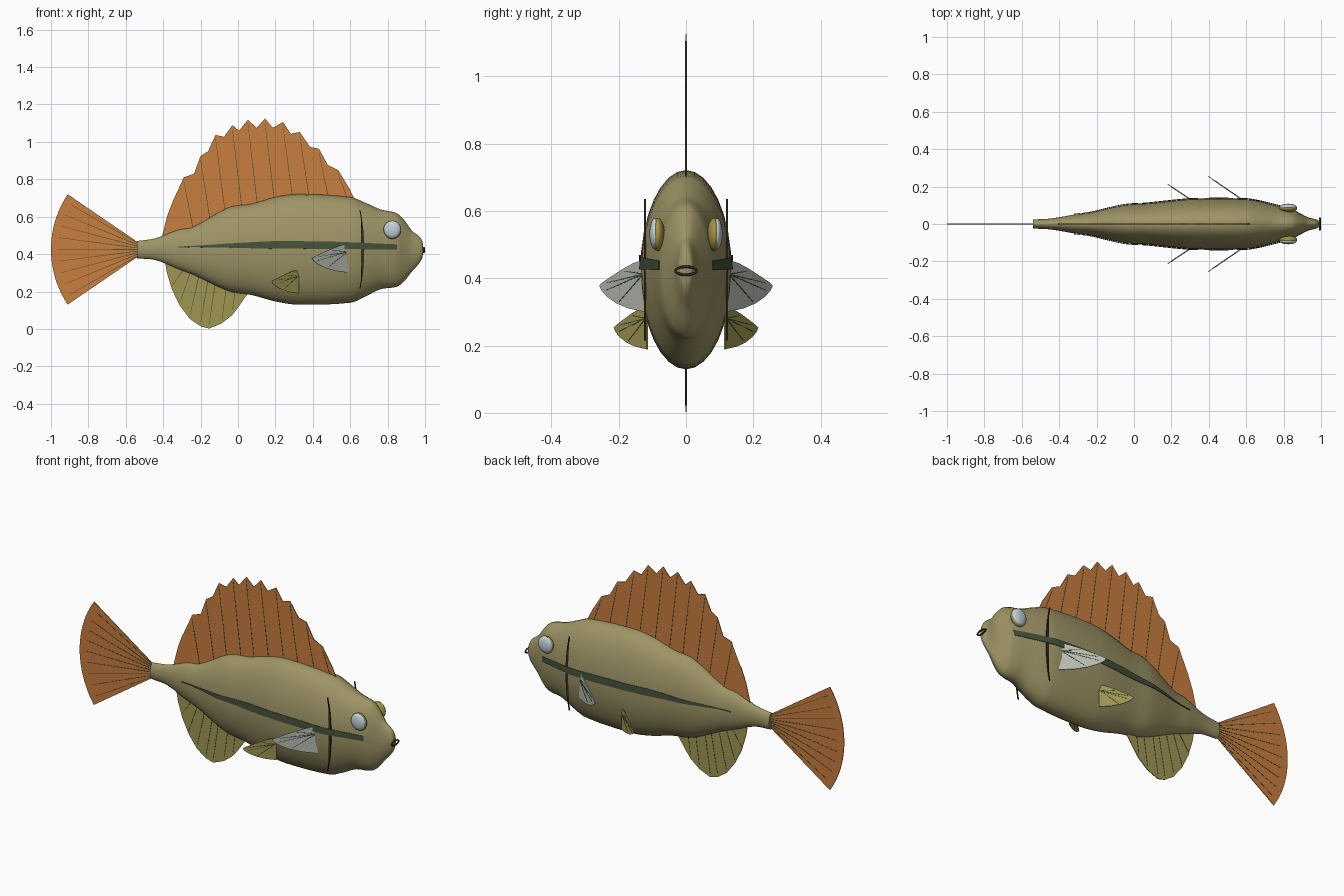
import bpy, bmesh, math
from mathutils import Vector

if "Cube" in bpy.data.objects:
    bpy.data.objects.remove(bpy.data.objects["Cube"])

# ---- colours
def mat(name, r, g, b):
    m = bpy.data.materials.new(name)
    lin = lambda c: ((c / 255 + 0.055) / 1.055) ** 2.4
    m.diffuse_color = (lin(r), lin(g), lin(b), 1)
    m.use_nodes = True
    m.node_tree.nodes["Principled BSDF"].inputs["Base Color"].default_value = m.diffuse_color
    return m

OLIVE = mat("olive_skin", 158, 148, 102)
ORANGE = mat("orange_fin", 200, 126, 62)
YELLOW = mat("yellow_olive_fin", 160, 150, 82)
PALE = mat("pale_fin", 184, 188, 178)
GREEN = mat("dark_green_stripe", 68, 82, 58)
DARK = mat("dark_line", 50, 44, 34)
WHITE = mat("eye_pale_blue", 196, 210, 220)
GOLD = mat("eye_gold", 165, 145, 62)

def finish(name, bm, material, smooth=None):
    bmesh.ops.recalc_face_normals(bm, faces=bm.faces)
    me = bpy.data.meshes.new(name)
    bm.to_mesh(me)
    bm.free()
    me.materials.append(material)
    ob = bpy.data.objects.new(name, me)
    bpy.context.collection.objects.link(ob)
    if smooth:
        bpy.context.view_layer.objects.active = ob
        ob.select_set(True)
        bpy.ops.object.shade_smooth_by_angle(angle=math.radians(smooth))
        ob.select_set(False)
    return ob

def plates(name, polys, place, t, material):
    """Flat outlines in (u, v), given thickness 2t and put in space by place()."""
    bm = bmesh.new()
    for p in polys:
        a = [bm.verts.new(place(u, v, -t)) for u, v in p]
        b = [bm.verts.new(place(u, v, t)) for u, v in p]
        bm.faces.new(a)
        bm.faces.new(b[::-1])
        for i in range(len(p)):
            j = (i + 1) % len(p)
            bm.faces.new((a[j], a[i], b[i], b[j]))
    bmesh.ops.triangulate(bm, faces=[f for f in bm.faces if len(f.verts) > 4])
    return finish(name, bm, material)

def ray(a, b, w=0.002):
    a, b = Vector(a), Vector(b)
    n = (b - a).normalized()
    n = Vector((-n.y, n.x)) * w
    return [a + n, b + n * 0.5, b - n * 0.5, a - n]

upright = lambda u, v, t: (u, t, v)

# ---- body: x, top z, bottom z, half width
ST = [(-.54, .47, .377, .024), (-.44, .485, .368, .03), (-.32, .53, .32, .05),
      (-.24, .545, .29, .06), (-.05, .65, .202, .102), (.07, .668, .182, .11),
      (.2, .705, .147, .124), (.32, .721, .13, .134), (.6, .705, .14, .133),
      (.68, .675, .172, .12), (.76, .64, .212, .1), (.85, .618, .226, .077),
      (.89, .58, .256, .056), (.93, .525, .307, .036), (.968, .496, .35, .026),
      (.985, .47, .38, .019), (.99, .445, .405, .01)]

def section(x):
    x = min(max(x, ST[0][0]), ST[-1][0])
    i = max(k for k in range(len(ST) - 1) if ST[k][0] <= x)
    h = ST[i + 1][0] - ST[i][0]
    t = (x - ST[i][0]) / h

    def slope(k, c):
        a, b = ST[max(k - 1, 0)], ST[min(k + 1, len(ST) - 1)]
        return (b[c] - a[c]) / (b[0] - a[0]) * h
    return [(2*t**3 - 3*t*t + 1) * ST[i][c] + (t**3 - 2*t*t + t) * slope(i, c)
            + (3*t*t - 2*t**3) * ST[i + 1][c] + (t**3 - t*t) * slope(i + 1, c) for c in (1, 2, 3)]

bm = bmesh.new()
N = 32
rings = []
for i in range(len(ST) - 1):
    steps = 4 if i < 12 else 3
    for k in range(steps + (i == len(ST) - 2)):
        x = ST[i][0] + (ST[i + 1][0] - ST[i][0]) * k / steps
        top, bot, w = section(x)
        rings.append([bm.verts.new((x, w * math.sin(a), (top + bot) / 2 + (top - bot) / 2 * math.cos(a)))
                      for a in (2 * math.pi * j / N for j in range(N))])
for r, s in zip(rings, rings[1:]):
    for j in range(N):
        bm.faces.new((r[j], r[(j + 1) % N], s[(j + 1) % N], s[j]))
bm.faces.new(rings[0])
bm.faces.new(rings[-1])
finish("body", bm, OLIVE, 50)

# ---- dorsal fin with spiny edge
edge = [(-.41, .48), (-.38, .6), (-.35, .68), (-.315, .717), (-.29, .81), (-.235, .83), (-.2, .925),
        (-.16, .95), (-.12, 1.037), (-.075, 1.027), (-.03, 1.09), (.005, 1.06), (.053, 1.118),
        (.1, 1.075), (.144, 1.125), (.187, 1.075), (.24, 1.107), (.283, 1.043), (.33, 1.053),
        (.385, .973), (.433, .963), (.48, .877), (.535, .85), (.594, .754), (.625, .69)]
base = [(x, section(x)[0] - .015) for x in [.6 - .05 * i for i in range(21)]]
plates("dorsal_fin", [edge + base], upright, .002, ORANGE)
plates("dorsal_rays", [ray((x + .05, section(x + .05)[0] - .01), (x, z - .02))
                       for x, z in edge[4:23:2]], upright, .003, GREEN)

# ---- tail fin
C, R, A = (-.47, .425), .53, .59
arc = [(C[0] - R * math.cos(a), C[1] + R * math.sin(a)) for a in [A - 2 * A * i / 24 for i in range(25)]]
plates("tail_fin", [arc + [(-.53, .39), (-.53, .46)]], upright, .002, ORANGE)
plates("tail_rays", [ray((-.53, .425 + .03 * k / 4), (C[0] - .49 * math.cos(a), C[1] + .49 * math.sin(a)))
                     for k in range(-4, 5) for a in [A * k / 4.6]], upright, .003, GREEN)

# ---- anal fin
low = [(-.39, .36), (-.38, .3), (-.353, .21), (-.31, .123), (-.257, .053), (-.2, .014), (-.155, .002),
       (-.086, .03), (-.03, .075), (.01, .128), (.06, .2)]
plates("anal_fin", [low + [(x, section(x)[1] + .015) for x in (.03, -.05, -.12, -.2, -.28, -.35)]],
       upright, .002, YELLOW)
plates("anal_rays", [ray((x * .85 + .01, section(x * .85 + .01)[1] + .01), (x, z + .02))
                     for x, z in low[2:9]], upright, .003, GREEN)

# ---- parts on both sides
FAN = [(0, .5), (.25, .43), (.5, .31), (.78, .15), (.93, .06), (1, 0), (.95, -.1), (.82, -.22),
       (.62, -.34), (.35, -.44), (0, -.5)]

def side_fin(name, s, root, tip, z, height, material):
    d = Vector((tip[0] - root[0], tip[1] - root[1]))
    n = Vector((-d.y, d.x)).normalized()

    def place(u, v, t):
        p = Vector(root) + d * u + n * t
        return (p.x, s * p.y, z + v * height)
    plates(name + "_fin", [FAN], place, .002, material)
    plates(name + "_rays", [ray((.03, .22), (u * .9, v * .9), .012) for u, v in FAN[2:10:2]],
           place, .003, GREEN)

def ball(name, centre, scale, material):
    bm = bmesh.new()
    bmesh.ops.create_uvsphere(bm, u_segments=24, v_segments=14, radius=1)
    for v in bm.verts:
        v.co = Vector([c + a * k for c, a, k in zip(centre, v.co, scale)])
    finish(name, bm, material, 60)

for s, side in ((-1, "right"), (1, "left")):
    side_fin(side + "_pectoral", s, (.59, .122), (.395, .256), .378, .155, PALE)
    side_fin(side + "_pelvic", s, (.325, .115), (.18, .213), .253, .128, YELLOW)
    ball(side + "_eye_rim", (.825, s * .084, .53), (.047, .021, .049), GOLD)
    ball(side + "_eye", (.825, s * .092, .532), (.044, .0165, .046), WHITE)

    # gill line: thin arc standing in a flat plane
    gill = [(.672 - .02 * (k / 8) ** 2, .425 + .21 * k / 8) for k in range(-8, 9)]
    plates(side + "_gill_line", [[(x + .0025, z) for x, z in gill] + [(x - .0025, z) for x, z in gill[::-1]]],
           lambda u, v, t: (u, s * .122 + t, v), .003, DARK)

    # stripe hugging the flank
    bm = bmesh.new()
    cols = []
    for i in range(49):
        x = -.32 + 1.17 * i / 48
        half = .003 + .017 * min(1, max(0, (x + .24) / .4)) - .006 * max(0, (x - .5) / .35)
        mid = .438 + .011 * math.sin(math.pi * (x + .32) / 1.17)
        top, bot, w = section(x)
        col = []
        for k in (-1, 0, 1):
            z = mid + half * k
            q = (z - (top + bot) / 2) / ((top - bot) / 2)
            col.append(bm.verts.new((x, s * (w * math.sqrt(1 - q * q) + .0035), z)))
        cols.append(col)
    for a, b in zip(cols, cols[1:]):
        for k in (0, 1):
            bm.faces.new((a[k], b[k], b[k + 1], a[k + 1])[::-s])
    me = finish(side + "_stripe", bm, GREEN)
    sol = me.modifiers.new("thickness", 'SOLIDIFY')
    sol.thickness, sol.offset = .003, 0

# ---- mouth ring
bm = bmesh.new()
tube = []
for i in range(28):
    a = 2 * math.pi * i / 28
    c, d = math.cos(a), math.sin(a)
    tube.append([bm.verts.new((.994 + .005 * math.sin(b), c * (.031 + .004 * math.cos(b)),
                               .422 + d * (.012 + .004 * math.cos(b))))
                 for b in (2 * math.pi * j / 8 for j in range(8))])
for i in range(28):
    a, b = tube[i], tube[(i + 1) % 28]
    for j in range(8):
        bm.faces.new((a[j], b[j], b[(j + 1) % 8], a[(j + 1) % 8]))
finish("mouth", bm, DARK, 60)
